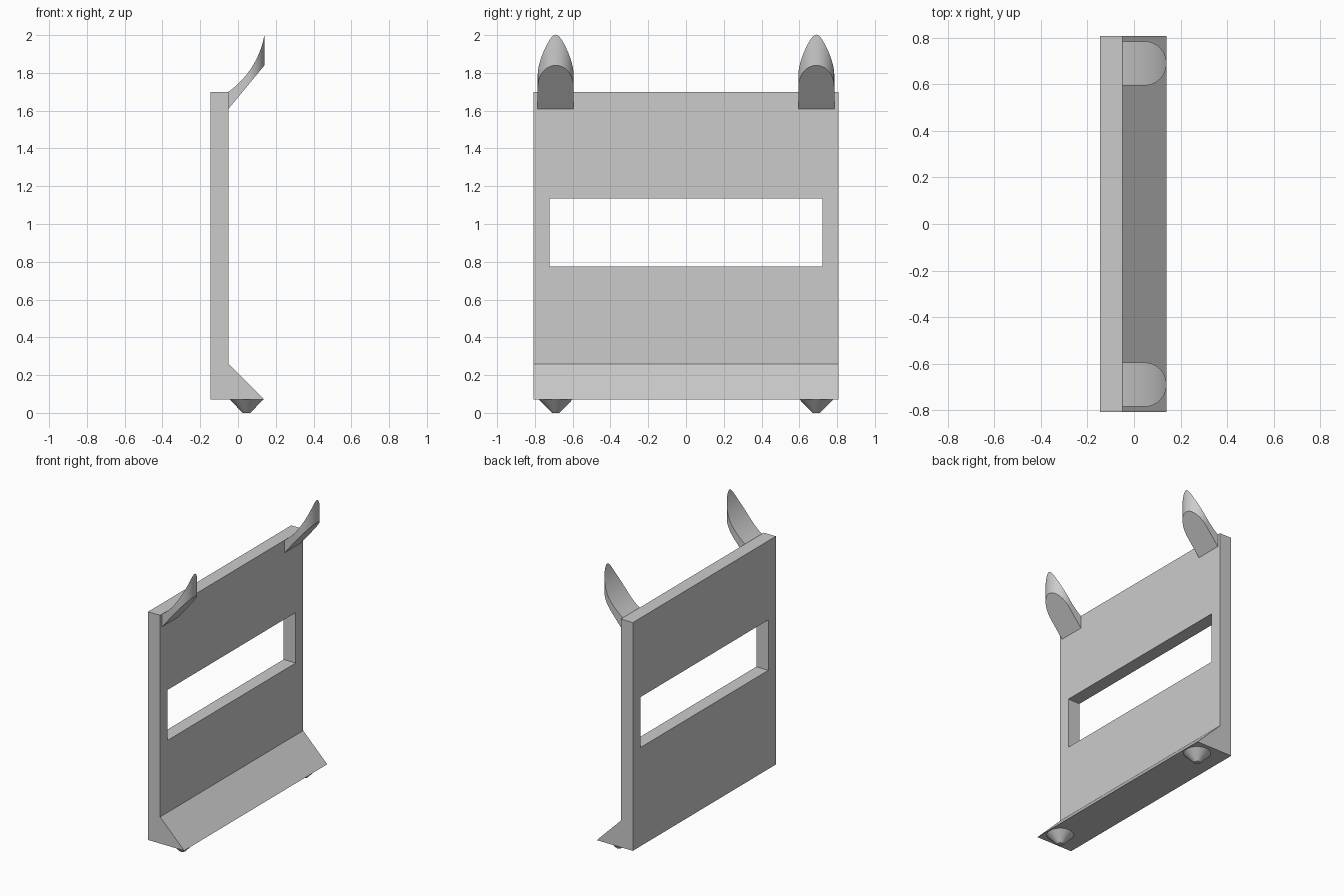
import bpy
import bmesh
from math import sin, cos, pi, sqrt, radians

cube = bpy.data.objects.get("Cube")
if cube:
    bpy.data.objects.remove(cube, do_unlink=True)

grey = bpy.data.materials.new("plain grey")
grey.use_nodes = True
grey.diffuse_color = (0.6, 0.6, 0.6, 1)
grey.node_tree.nodes["Principled BSDF"].inputs["Base Color"].default_value = (0.6, 0.6, 0.6, 1)


def finish(name, bm, smooth=False):
    """Turn a bmesh into a named, coloured object."""
    bmesh.ops.recalc_face_normals(bm, faces=bm.faces)
    mesh = bpy.data.meshes.new(name)
    bm.to_mesh(mesh)
    bm.free()
    obj = bpy.data.objects.new(name, mesh)
    bpy.context.collection.objects.link(obj)
    mesh.materials.append(grey)
    bpy.ops.object.select_all(action='DESELECT')
    obj.select_set(True)
    bpy.context.view_layer.objects.active = obj
    if smooth:
        bpy.ops.object.shade_smooth_by_angle(angle=radians(30))
    return obj


def extrude_y(name, profile, half):
    """Extrude an (x, z) profile from -half to +half along y."""
    bm = bmesh.new()
    face = bm.faces.new([bm.verts.new((x, -half, z)) for x, z in profile])
    new = bmesh.ops.extrude_face_region(bm, geom=[face])["geom"]
    verts = [v for v in new if isinstance(v, bmesh.types.BMVert)]
    bmesh.ops.translate(bm, verts=verts, vec=(0, 2 * half, 0))
    return finish(name, bm)


BACK, FACE, TIP = -0.145, -0.05, 0.14
BASE, SIDE_Y = 0.07, 0.69

# Panel with the sloped ledge along its foot
panel = extrude_y("panel", [(BACK, BASE), (TIP, BASE), (FACE, 0.26),
                            (FACE, 1.70), (BACK, 1.70)], 0.807)

# Window slot cut through the panel
cutter = extrude_y("slot_cutter", [(-0.3, 0.775), (0.1, 0.775),
                                   (0.1, 1.135), (-0.3, 1.135)], 0.722)
cutter.hide_render = True
cut = panel.modifiers.new("slot", 'BOOLEAN')
cut.operation = 'DIFFERENCE'
cut.solver = 'EXACT'
cut.object = cutter
bpy.context.view_layer.objects.active = panel
bpy.ops.object.modifier_apply(modifier=cut.name)
bpy.data.objects.remove(cutter, do_unlink=True)


# Round-ended hook: sloped flat underside, hollow curved top
def hook(name, y):
    half = 0.095
    centre_x = TIP - half
    stations = [(FACE + (centre_x - FACE) * i / 6, half) for i in range(6)]
    stations += [(centre_x + half * sin(a), half * cos(a))
                 for a in (pi / 2 * i / 14 for i in range(14))]

    def low(x):
        return 1.61 + (x - FACE) * 0.23 / (TIP - FACE)

    def high(x):
        return 2.083 - sqrt(max(0, 0.47 ** 2 - (x + 0.323) ** 2))

    bm = bmesh.new()
    outline = [(x, -w) for x, w in stations] + [(TIP, 0)]
    outline += [(x, w) for x, w in reversed(stations)]
    bottom = [bm.verts.new((x, y + dy, low(x))) for x, dy in outline]
    top = [bm.verts.new((x, y + dy, high(x))) for x, dy in outline]
    n = len(outline)
    bm.faces.new(bottom)
    for i in range(n):
        j = (i + 1) % n
        bm.faces.new((bottom[i], bottom[j], top[j], top[i]))
    last = len(stations) - 1
    for i in range(last):
        bm.faces.new((top[i], top[i + 1], top[n - 2 - i], top[n - 1 - i]))
    bm.faces.new((top[last], top[last + 1], top[last + 2]))
    finish(name, bm, True)


# Tapered conical foot under the ledge
def foot(name, y):
    bm = bmesh.new()
    bmesh.ops.create_cone(bm, cap_ends=True, segments=40, radius1=0.02,
                          radius2=0.088, depth=BASE)
    bmesh.ops.translate(bm, verts=bm.verts, vec=(0.045, y, BASE / 2))
    finish(name, bm, True)


for label, sign in (("front", -1), ("back", 1)):
    hook(label + "_hook", sign * SIDE_Y)
    foot(label + "_foot", sign * SIDE_Y)
